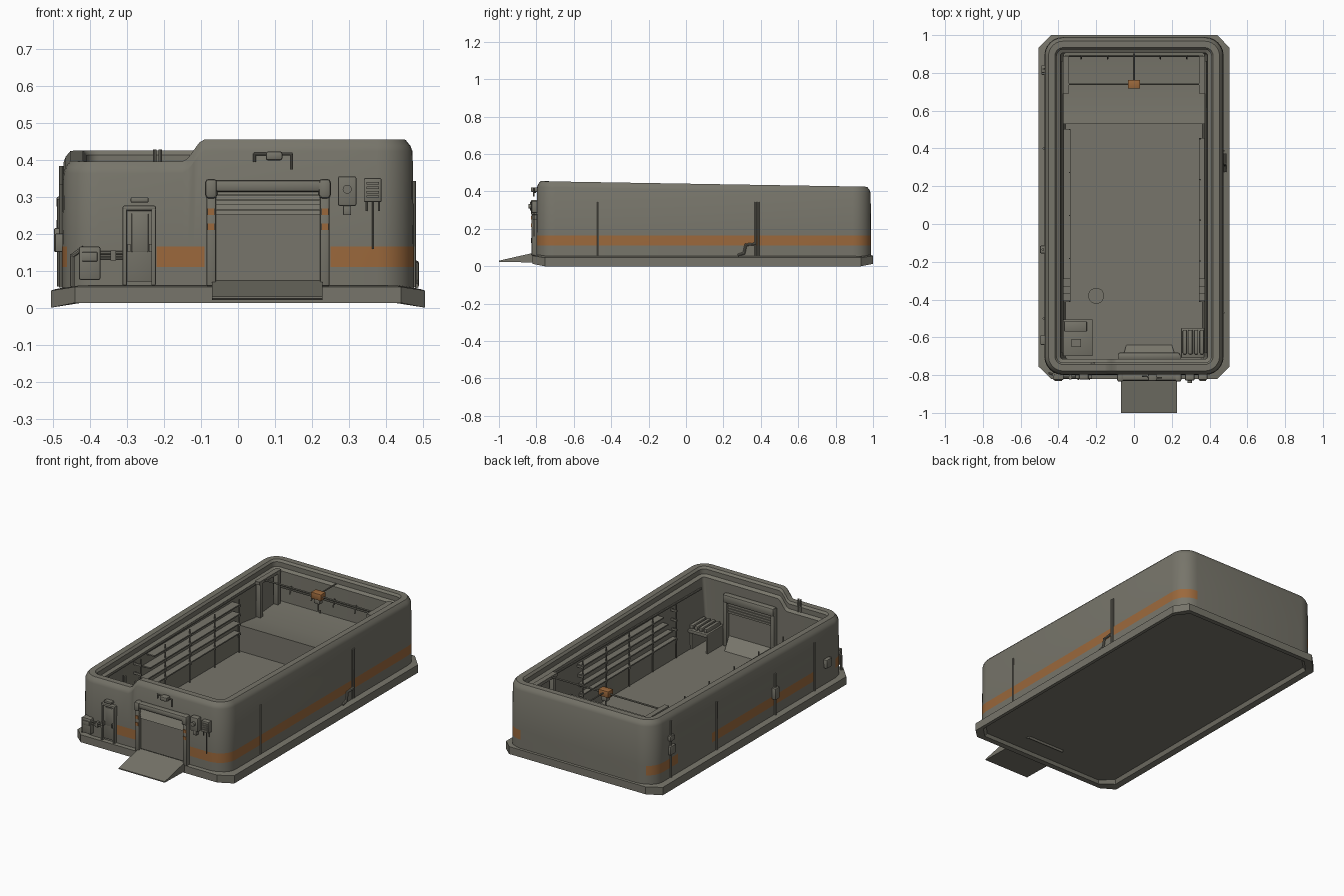
import bpy, bmesh, math
from mathutils import Vector

old = bpy.data.objects.get("Cube")
if old:
    bpy.data.objects.remove(old, do_unlink=True)


def material(name, rgb):
    m = bpy.data.materials.new(name)
    m.use_nodes = True
    m.diffuse_color = (*rgb, 1)
    m.node_tree.nodes["Principled BSDF"].inputs["Base Color"].default_value = (*rgb, 1)
    return m


HULL = material("olive grey", (0.185, 0.178, 0.145))
ORANGE = material("worn orange", (0.33, 0.14, 0.045))
made = []


def finish(name, bm, *mats):
    bmesh.ops.recalc_face_normals(bm, faces=bm.faces)
    me = bpy.data.meshes.new(name)
    bm.to_mesh(me)
    bm.free()
    for m in mats:
        me.materials.append(m)
    ob = bpy.data.objects.new(name, me)
    bpy.context.collection.objects.link(ob)
    made.append(ob)
    return ob


def box(name, x, y, z, mat=HULL, bevel=0.0):
    bm = bmesh.new()
    bmesh.ops.create_cube(bm, size=1)
    for v in bm.verts:
        v.co = [a + (b - a) * (c + 0.5) for (a, b), c in zip((x, y, z), v.co)]
    if bevel:
        bmesh.ops.bevel(bm, geom=bm.edges[:], offset=bevel, segments=2,
                        profile=0.5, affect='EDGES')
    return finish(name, bm, mat)


def tube(name, pts, r=0.004, sides=8):
    bm = bmesh.new()
    for a, b in zip(pts, pts[1:]):
        a, b = Vector(a), Vector(b)
        d = b - a
        ring = bmesh.ops.create_cone(bm, cap_ends=True, segments=sides, radius1=r,
                                     radius2=r, depth=d.length + r)["verts"]
        rot = d.to_track_quat('Z', 'Y')
        for v in ring:
            v.co = rot @ v.co + (a + b) / 2
    return finish(name, bm, HULL)


def prism(name, yz, x0, x1, taper=0.0):
    # Side profile swept across x; taper narrows the last two points
    bm = bmesh.new()
    n = len(yz)
    a, b = [[bm.verts.new((x + s * taper * (i >= n - 2), y, z))
             for i, (y, z) in enumerate(yz)] for x, s in ((x0, 1), (x1, -1))]
    for i in range(n):
        j = (i + 1) % n
        bm.faces.new((a[i], a[j], b[j], b[i]))
    bm.faces.new(a)
    bm.faces.new(b)
    return finish(name, bm, HULL)


def loft(rings):
    bm = bmesh.new()
    vs = [[bm.verts.new(p) for p in r] for r in rings]
    bands = []
    for lo, hi in zip(vs, vs[1:]):
        n = len(lo)
        bands.append([bm.faces.new((lo[i], lo[(i + 1) % n], hi[(i + 1) % n], hi[i]))
                      for i in range(n)])
    return bm, vs, bands


# Chamfered base with drooping long sides and a recessed underside
def octagon(inset, z, droop=0.0, c=0.065):
    x, y0, y1 = 0.505 - inset, -0.82 + inset, 1 - inset
    d = z - droop
    return [(-x, y0 + c, d), (-x + c, y0, z), (x - c, y0, z), (x, y0 + c, d),
            (x, y1 - c, d), (x - c, y1, z), (-x + c, y1, z), (-x, y1 - c, d)]


bm, vs, _ = loft([octagon(0.04, 0.032), octagon(0.03, 0.015, 0.006), octagon(0, 0.013, 0.013),
                  octagon(0, 0.056, 0.01), octagon(0.012, 0.06, 0.01), octagon(0.06, 0.06)])
bm.faces.new(vs[0])
finish("base_slab", bm, HULL)

# Outer wall outline: arc centres plus outward directions
R, HX, Y0, Y1 = 0.10, 0.475, -0.80, 0.99
ax, ay0, ay1 = HX - R, Y0 + R, Y1 - R
outline = []


def arc(cx, cy, start):
    for i in range(7):
        t = math.radians(start + 15 * i)
        outline.append((cx, cy, math.cos(t), math.sin(t)))


arc(-ax, ay0, 180)
outline += [(x, ay0, 0, -1) for x in (-.22, -.15, -.135, -.12, -.105, -.09, .25)]
arc(ax, ay0, 270)
arc(ax, ay1, 0)
arc(-ax, ay1, 90)
outline += [(-ax, y, -1, 0) for y in (.75, .44, -.5)]


def top_height(x, y):
    # Front and right-hand wall run lower, with a rounded step beside the shutter
    t = (y - Y0) / (Y1 - Y0)
    low, high = 0.395 + 0.03 * t, 0.455 - 0.03 * t
    w = min(1, max(0, (x + 0.15) / 0.06))
    return low + (high - low) * w * w * (3 - 2 * w)


def wall_ring(inset, z, from_top=False, squeeze=1.0):
    pts = []
    for cx, cy, nx, ny in outline:
        x, y = cx + nx * (R - inset), cy + ny * (R - inset)
        pts.append((x * squeeze, y,
                    top_height(cx + nx * R, cy + ny * R) + z if from_top else z))
    return pts


bm, _, bands = loft([wall_ring(0, 0.05), wall_ring(0, 0.11), wall_ring(0, 0.165),
                     wall_ring(0.003, -0.032, True), wall_ring(0.009, -0.016, True),
                     wall_ring(0.022, 0, True), wall_ring(0.056, 0, True),
                     wall_ring(0.066, -0.012, True), wall_ring(0.066, -0.04, True),
                     wall_ring(0.085, -0.05, True), wall_ring(0.085, 0.045, squeeze=0.93)])
for f in bands[1]:
    x, y, _ = f.calc_center_median()
    if y < Y0 + 0.01:
        painted = -.22 < x < -.09 or x > .25
    elif x > 0:
        painted = x > 0.37
    else:
        painted = y > 0.75 and x < -0.42 or -0.5 < y < 0.44 or y < -0.7 and x < -0.455
    f.material_index = int(painted)
finish("outer_wall", bm, HULL, ORANGE)

# Floor, raised rear platform, entry ramps
box("floor", (-.37, .37), (-.725, .91), (.04, .05))
prism("rear_platform", [(.53, .045), (.53, .2), (.69, .18), (.91, .2), (.91, .045)], -.372, .372)
prism("inner_ramp", [(-.735, .06), (-.735, .12), (-.64, .05), (-.66, .022)], -.07, .23, .03)
prism("outer_ramp", [(-.81, .02), (-.81, .073), (-1, .03), (-1, .024)], -.07, .228)

# Shutter door
box("shutter_panel", (-.065, .225), (-.808, -.79), (.073, .262))
for i in range(5):
    z = .252 + .013 * i
    prism("shutter_slat", [(-.80, z), (-.815, z), (-.808, z + .012), (-.80, z + .012)], -.065, .225)
box("shutter_roll", (-.085, .245), (-.83, -.79), (.312, .345), bevel=.01)
for x in (-.085, .222):
    box("shutter_jamb", (x, x + .025), (-.825, -.79), (.058, .33), bevel=.004)
    box("roll_cap", (x - .004, x + .029), (-.835, -.79), (.295, .348), bevel=.01)
    for z in (.21, .25):
        box("jamb_marker", (x + .003, x + .022), (-.829, -.82), (z, z + .018), ORANGE)
    box("inner_jamb", (x, x + .025), (-.72, -.69), (.05, .35), bevel=.004)
box("inner_roll", (-.085, .245), (-.72, -.68), (.305, .355), bevel=.012)
for i in range(4):
    box("inner_slat", (-.06, .222), (-.72, -.706), (.24 + .015 * i, .252 + .015 * i))

# Personnel door and lamp
box("side_door", (-.302, -.228), (-.808, -.79), (.07, .262), bevel=.003)
box("door_window", (-.288, -.242), (-.811, -.80), (.15, .255), bevel=.003)
for x in (-.312, -.234):
    box("door_post", (x, x + .012), (-.82, -.79), (.06, .268), bevel=.003)
box("door_lintel", (-.312, -.222), (-.82, -.79), (.262, .276), bevel=.005)
box("door_lamp", (-.29, -.242), (-.822, -.79), (.284, .298), bevel=.003)
for x in (-.298, -.24):
    box("door_handle", (x, x + .007), (-.826, -.80), (.15, .172))

# Front wall equipment
box("meter_box", (-.43, -.372), (-.825, -.77), (.075, .165), bevel=.005)
box("meter_lid", (-.422, -.38), (-.83, -.82), (.125, .15), bevel=.002)
for z in (.135, .148):
    tube("meter_pipe", [(-.372, -.812, z), (-.315, -.812, z)], .005)
box("pipe_joint", (-.345, -.33), (-.822, -.80), (.128, .155))
tube("meter_conduit", [(-.42, -.8, .16), (-.448, -.79, .14), (-.448, -.79, .06)], .006)
box("control_box", (.27, .32), (-.828, -.79), (.275, .355), bevel=.005)
tube("control_knob", [(.295, -.82, .32), (.295, -.835, .32)], .012, sides=16)
box("control_plug", (.284, .306), (-.822, -.79), (.25, .276), bevel=.003)
box("vent_box", (.34, .388), (-.825, -.79), (.285, .35), bevel=.004)
for i in range(4):
    box("vent_louvre", (.347, .381), (-.83, -.82), (.297 + .012 * i, .303 + .012 * i))
for x in (.347, .365, .381):
    tube("vent_cable", [(x, -.812, .285), (x, -.812, .16 if x == .365 else .262)], .003)
box("roof_lamp", (.075, .12), (-.83, -.79), (.398, .422), bevel=.006)
tube("roof_lamp_pipe", [(.045, -.805, .395), (.045, -.805, .415), (.145, -.815, .415),
                        (.145, -.815, .375)], .004)

# Wall risers and side equipment
tube("left_riser", [(.476, -.47, .058), (.476, -.47, .34)], .005)
for y in (.372, .388):
    tube("left_riser_pair", [(.476, y, .058), (.476, y, .34)], .005)
tube("left_elbow_pipe", [(.482, .28, .06), (.482, .31, .07), (.482, .32, .115), (.482, .37, .12)], .007)
for y in (.4, -.5, .82):
    tube("right_riser", [(-.478, y, .058), (-.478, y, .38 if y > .5 else .33)], .006)
box("right_valve_box", (-.497, -.46), (-.155, -.115), (.15, .215), bevel=.004)
tube("right_valve_pipe", [(-.482, -.135, .06), (-.482, -.135, .29)], .007)
box("right_rear_box", (-.49, -.46), (.79, .84), (.19, .24), bevel=.004)
box("right_rear_lamp", (-.49, -.46), (.80, .84), (.27, .30), bevel=.004)
box("right_front_box", (-.495, -.46), (-.64, -.59), (.15, .2), bevel=.004)

# Shelving along both long walls
for s, inner, last in ((-1, .335, .5), (1, .345, .45)):
    for k, z in enumerate((.17, .225, .28, .335)):
        box("shelf", sorted((s * inner, s * .385)), (-.41 + .04 * k, last), (z, z + .007))
    for i in range(5):
        y = -.41 + (last + .41) * i / 4
        tube("shelf_post", [(s * (inner + .006), y, .06), (s * (inner + .006), y, .365)], .004)
        for z in (.16, .215, .27, .325):
            box("shelf_bracket", sorted((s * inner, s * .385)), (y - .004, y + .004), (z, z + .012))
    tube("wall_conduit", [(s * .38, -.68, .35), (s * .38, .86, .37)], .006)
    # Crane columns
    for y in (.70, .86):
        box("crane_column", sorted((s * .345, s * .375)), (y, y + .025), (.17, .39), bevel=.003)
    box("crane_rail", sorted((s * .345, s * .375)), (.69, .89), (.375, .393))

# Overhead crane with orange trolley and hook
tube("crane_beam", [(-.36, .74, .387), (.36, .74, .387)], .005)
tube("crane_tie", [(0, .74, .395), (0, .9, .395)], .004)
box("crane_trolley", (-.033, .033), (.717, .763), (.372, .41), ORANGE, .004)
box("hoist_block", (-.018, .018), (.725, .755), (.345, .372), bevel=.003)
tube("hoist_hook", [(0, .74, .35), (0, .74, .30), (.012, .74, .29), (.012, .74, .305)], .004)
tube("rear_pipe", [(-.36, .89, .29), (.36, .89, .29)], .005)
for i in range(5):
    x = -.28 + .14 * i
    tube("rear_hook", [(x, .89, .31), (x, .875, .27)], .004)

# Workbench, stool, rack and ladder post
box("workbench_top", (-.375, -.22), (-.70, -.505), (.165, .18), bevel=.003)
for x in (-.36, -.235):
    for y in (-.69, -.52):
        box("bench_leg", (x, x + .012), (y, y + .012), (.05, .168))
box("bench_console", (-.37, -.25), (-.57, -.515), (.18, .215), bevel=.004)
box("bench_tool", (-.33, -.28), (-.65, -.61), (.18, .19))
tube("stool_stem", [(-.2, -.38, .05), (-.2, -.38, .125)], .008)
tube("stool_seat", [(-.2, -.38, .12), (-.2, -.38, .127)], .042, sides=20)
box("rack_top", (.25, .38), (-.71, -.55), (.145, .165), bevel=.004)
for x in (.252, .355):
    box("rack_side", (x, x + .012), (-.70, -.56), (.05, .15))
for i in range(4):
    box("rack_bottle", (.258 + .03 * i, .28 + .03 * i), (-.69, -.56), (.165, .19), bevel=.006)
for x in (-.225, -.21):
    tube("ladder_post", [(x, -.735, .06), (x, -.735, .425)], .005)

# Smooth curved faces, keep hard edges
bpy.ops.object.select_all(action='DESELECT')
for ob in made:
    ob.select_set(True)
bpy.context.view_layer.objects.active = made[0]
bpy.ops.object.shade_smooth_by_angle(angle=math.radians(30))
